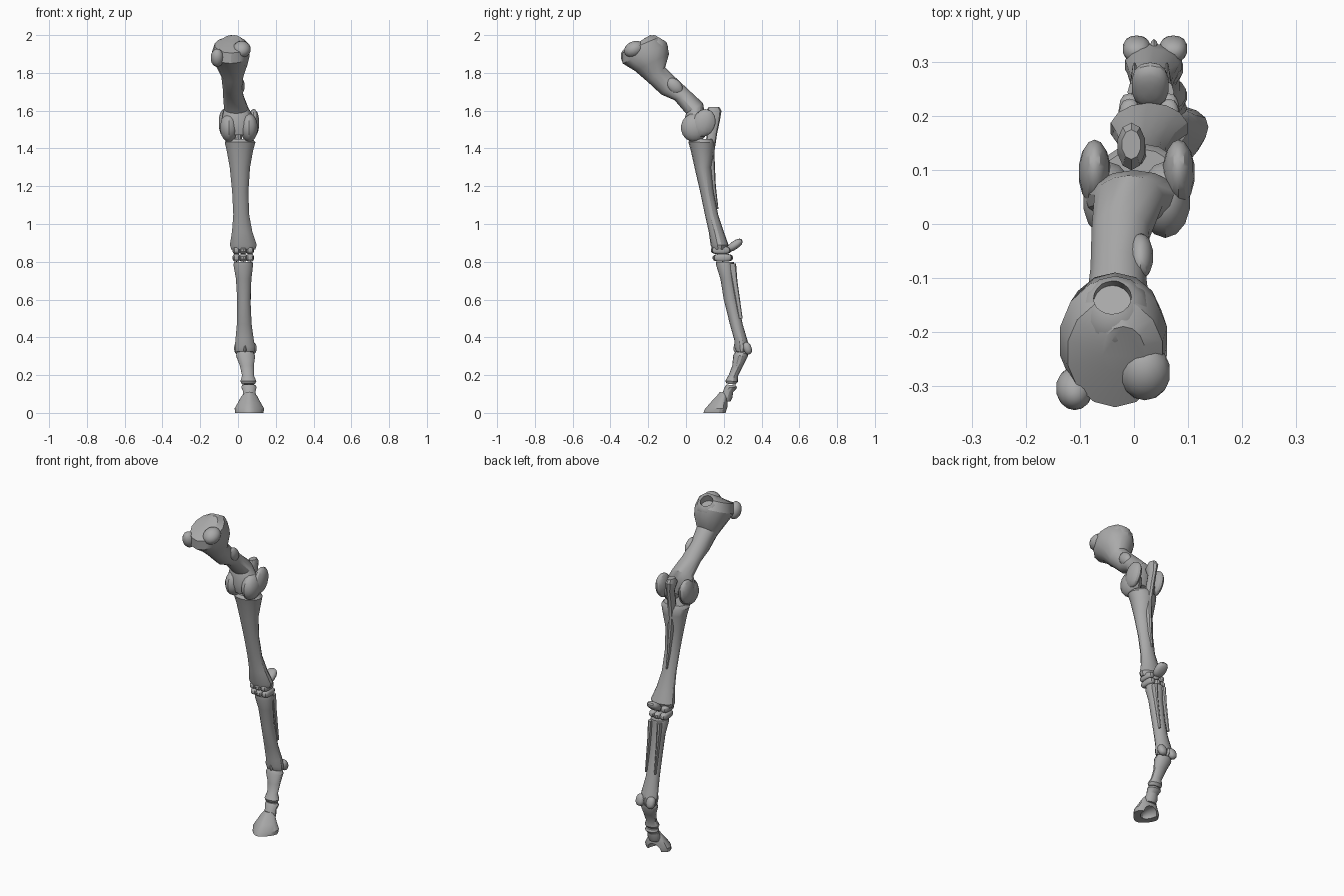
import bpy
import bmesh
from math import sin, cos, tau, copysign, radians
from mathutils import Matrix, Vector, Euler

start_cube = bpy.data.objects.get("Cube")
if start_cube:
    bpy.data.objects.remove(start_cube, do_unlink=True)

bone = bpy.data.materials.new("bone_grey")
bone.use_nodes = True
GREY = (0.4, 0.4, 0.4, 1)
bone.diffuse_color = GREY
shader = bone.node_tree.nodes["Principled BSDF"]
shader.inputs["Base Color"].default_value = GREY
shader.inputs["Roughness"].default_value = 0.8


def activate(obj):
    bpy.ops.object.select_all(action="DESELECT")
    obj.select_set(True)
    bpy.context.view_layer.objects.active = obj


def smooth(obj):
    activate(obj)
    bpy.ops.object.shade_smooth_by_angle(angle=radians(30))


def finish(name, bm):
    """Turn a bmesh into a named, shaded object."""
    bmesh.ops.recalc_face_normals(bm, faces=bm.faces)
    mesh = bpy.data.meshes.new(name)
    bm.to_mesh(mesh)
    bm.free()
    mesh.materials.append(bone)
    obj = bpy.data.objects.new(name, mesh)
    bpy.context.collection.objects.link(obj)
    smooth(obj)
    return obj


def loft(name, rings, sides=14, flare=0.0):
    """Skin oval rings: centre x, half width, front edge (y, z), back edge (y, z)."""
    bm = bmesh.new()
    loops = []
    for x, width, front_y, front_z, back_y, back_z in rings:
        front = Vector((x, front_y, front_z))
        back = Vector((x, back_y, back_z))
        middle, reach = (front + back) / 2, (back - front) / 2
        loop = []
        for i in range(sides):
            t = tau * i / sides
            side = Vector((width * sin(t) * (1 + flare * cos(t)), 0, 0))
            loop.append(bm.verts.new(middle + reach * cos(t) + side))
        loops.append(loop)
    for a, b in zip(loops, loops[1:]):
        for i in range(sides):
            j = (i + 1) % sides
            bm.faces.new((a[i], a[j], b[j], b[i]))
    bm.faces.new(loops[0])
    bm.faces.new(loops[-1])
    return finish(name, bm)


def blob(name, centre, radii, tilt=0, power=1.0):
    """Ellipsoid tilted about x; a power below one makes it boxier."""
    bm = bmesh.new()
    bmesh.ops.create_uvsphere(bm, u_segments=14, v_segments=9, radius=1)
    for v in bm.verts:
        v.co = Vector([copysign(abs(c) ** power, c) * r for c, r in zip(v.co, radii)])
    spin = Euler((radians(tilt), 0, 0)).to_matrix().to_4x4()
    bmesh.ops.transform(bm, matrix=Matrix.Translation(centre) @ spin, verts=bm.verts)
    return finish(name, bm)


def carve(targets, cutter):
    """Subtract the cutter from each target, then drop it."""
    cutter.hide_render = True
    for obj in targets:
        activate(obj)
        mod = obj.modifiers.new("carve", "BOOLEAN")
        mod.operation = "DIFFERENCE"
        mod.solver = "EXACT"
        mod.object = cutter
        bpy.ops.object.modifier_apply(modifier=mod.name)
        smooth(obj)
    bpy.data.objects.remove(cutter, do_unlink=True)


# Upper arm bone: flared head, slanting shaft, narrow lower end
humerus = loft("humerus", [
    (-.02, .04, -.28, 1.945, -.19, 2.0),
    (-.035, .09, -.34, 1.905, -.14, 1.99),
    (-.038, .102, -.335, 1.85, -.1, 1.95),
    (-.035, .088, -.27, 1.81, -.09, 1.9),
    (-.03, .06, -.2, 1.75, -.11, 1.83),
    (-.03, .052, -.13, 1.685, -.05, 1.77),
    (-.025, .055, -.06, 1.655, .025, 1.7),
    (-.01, .065, 0, 1.585, .09, 1.64),
    (0, .09, -.015, 1.52, .1, 1.58),
    (.005, .08, 0, 1.47, .09, 1.5),
])
dome = blob("humerus_dome", (-.035, -.17, 1.93), (.07, .075, .07))
blob("outer_tubercle", (-.11, -.305, 1.88), (.035, .038, .05), 25)
blob("inner_tubercle", (.02, -.275, 1.925), (.048, .055, .042), 25)
blob("shaft_tuberosity", (.012, -.06, 1.73), (.024, .05, .035), -45)

# Round socket sunk into the top of the head
bm = bmesh.new()
bmesh.ops.create_cone(bm, cap_ends=True, segments=20, radius1=.035, radius2=.035, depth=.07)
bmesh.ops.transform(
    bm, verts=bm.verts,
    matrix=Matrix.Translation((-.04, -.135, 1.985)) @ Matrix.Rotation(radians(-20), 4, "X"))
carve([humerus, dome], finish("socket_cutter", bm))

# Paired knuckles of the elbow
for label, side in (("inner", -1), ("outer", 1)):
    blob(label + "_condyle", (.005 + side * .053, .045, 1.51), (.048, .072, .076))
    blob(label + "_epicondyle", (.005 + side * .078, .095, 1.535), (.03, .06, .075), -20)

# Forearm: main bone with the elbow spur fused behind it
loft("radius", [
    (.01, .07, .025, 1.45, .14, 1.45),
    (.011, .083, .012, 1.435, .15, 1.43),
    (.01, .072, .025, 1.39, .15, 1.39),
    (.01, .055, .045, 1.3, .135, 1.3),
    (.012, .044, .075, 1.17, .147, 1.17),
    (.017, .043, .1, 1.05, .17, 1.05),
    (.022, .055, .12, .96, .2, .96),
    (.028, .073, .13, .89, .225, .89),
    (.028, .065, .14, .865, .215, .865),
])
loft("ulna", [
    (-.005, .018, .12, 1.62, .175, 1.62),
    (-.005, .027, .1, 1.59, .188, 1.6),
    (-.002, .02, .12, 1.54, .18, 1.55),
    (0, .022, .11, 1.48, .165, 1.48),
    (.005, .022, .1, 1.38, .15, 1.38),
    (.01, .012, .11, 1.2, .158, 1.2),
    (.012, .006, .125, 1.08, .172, 1.08),
], sides=10)

# Wrist: two rows of small blocks and a disc behind
for row, (y, z) in {"upper": (.185, .861), "lower": (.195, .821)}.items():
    for i in (-1, 0, 1):
        depth = .054 - .006 * abs(i)
        blob(f"{row}_carpal_{i + 2}", (.028 + i * .036, y, z), (.021, depth, .021), 0, .7)
blob("accessory_carpal", (.03, .258, .888), (.035, .048, .022), 35, .85)

# Cannon bone with its central ridge and side splints
loft("cannon", [
    (.028, .05, .16, .8, .255, .8),
    (.028, .053, .16, .78, .255, .785),
    (.03, .042, .182, .71, .258, .71),
    (.031, .036, .2, .6, .275, .6),
    (.033, .04, .232, .47, .3, .47),
    (.035, .05, .256, .385, .325, .385),
    (.036, .054, .255, .35, .335, .35),
    (.037, .05, .265, .325, .325, .32),
])
blob("cannon_ridge", (.037, .297, .342), (.012, .047, .036))
for label, side in (("inner", -1), ("outer", 1)):
    x = .031 + side * .03
    loft(label + "_splint", [
        (x, .013, .225, .79, .265, .79),
        (x, .009, .243, .7, .272, .7),
        (x, .004, .28, .5, .3, .5),
    ], sides=8)
    blob(label + "_sesamoid", (.039 + side * .034, .325, .342), (.026, .022, .034), 20, .85)

# Pastern bones
loft("long_pastern", [
    (.038, .045, .262, .325, .328, .315),
    (.04, .052, .25, .305, .328, .3),
    (.047, .038, .245, .25, .303, .25),
    (.053, .032, .226, .2, .275, .195),
    (.055, .043, .208, .17, .275, .165),
    (.055, .036, .215, .155, .262, .15),
])
loft("short_pastern", [
    (.057, .036, .215, .15, .265, .145),
    (.058, .041, .205, .138, .27, .132),
    (.06, .033, .197, .115, .25, .11),
    (.06, .038, .18, .085, .245, .08),
    (.06, .03, .19, .065, .235, .06),
])

# Hoof bone: sloping wedge, hollowed behind into two wings
hoof = loft("hoof_bone", [
    (.06, .025, .18, .112, .215, .1),
    (.06, .04, .165, .092, .22, .085),
    (.06, .056, .13, .055, .22, .055),
    (.06, .073, .1, .02, .222, .025),
    (.06, .07, .092, 0, .218, 0),
], sides=20, flare=.4)
carve([hoof], blob("sole_cutter", (.06, .215, 0), (.045, .075, .042)))
